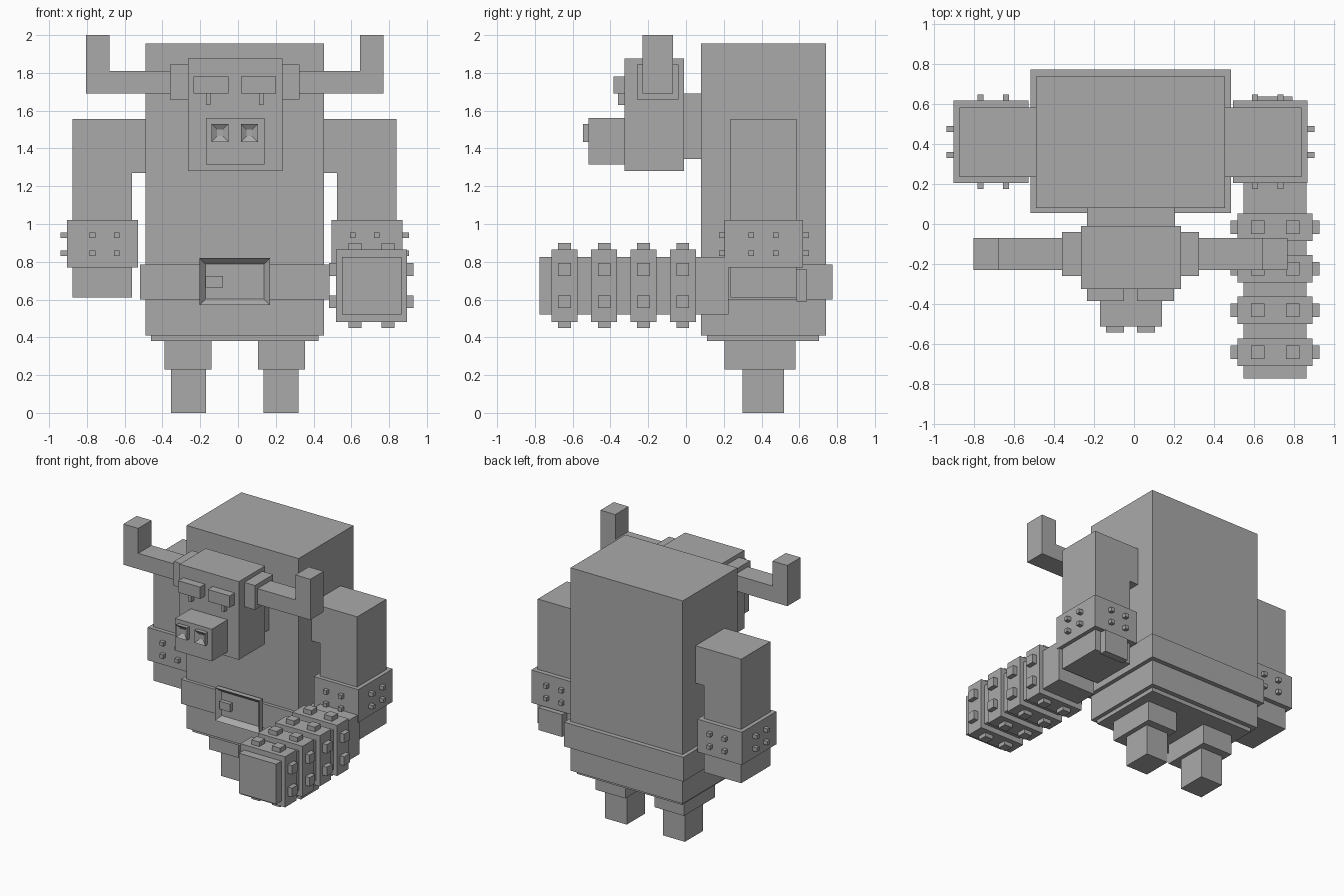
import bpy, bmesh

if "Cube" in bpy.data.objects:
    bpy.data.objects.remove(bpy.data.objects["Cube"])

grey = bpy.data.materials.new("plain grey")
grey.diffuse_color = (0.4, 0.4, 0.4, 1)
grey.use_nodes = True
grey.node_tree.nodes["Principled BSDF"].inputs["Base Color"].default_value = grey.diffuse_color
CENTRE = -0.0175   # symmetry plane of the body


def finish(name, bm):
    bmesh.ops.recalc_face_normals(bm, faces=bm.faces)
    mesh = bpy.data.meshes.new(name)
    bm.to_mesh(mesh)
    bm.free()
    mesh.materials.append(grey)
    obj = bpy.data.objects.new(name, mesh)
    bpy.context.collection.objects.link(obj)
    return obj


def add_prism(bm, profile, y0, y1):
    """Extrude an x-z outline from y0 to y1; returns the front face."""
    front = bm.faces.new([bm.verts.new((x, y0, z)) for x, z in profile])
    back = bmesh.ops.extrude_face_region(bm, geom=[front], use_keep_orig=True)
    verts = [v for v in back["geom"] if isinstance(v, bmesh.types.BMVert)]
    bmesh.ops.translate(bm, verts=verts, vec=(0, y1 - y0, 0))
    return front


def rect(x0, x1, z0, z1):
    return [(x0, z0), (x1, z0), (x1, z1), (x0, z1)]


def boxes(name, *bounds):
    """One object out of boxes given as x0, x1, y0, y1, z0, z1."""
    bm = bmesh.new()
    for x0, x1, y0, y1, z0, z1 in bounds:
        add_prism(bm, rect(x0, x1, z0, z1), y0, y1)
    return finish(name, bm)


def flip(b):
    return (2 * CENTRE - b[1], 2 * CENTRE - b[0], *b[2:])


def pair(name, *bounds):
    boxes("left_" + name, *bounds)
    boxes("right_" + name, *[flip(b) for b in bounds])


def prism_pair(name, profile, y0, y1):
    for side, prof in (("left_", profile),
                       ("right_", [(2 * CENTRE - x, z) for x, z in profile])):
        bm = bmesh.new()
        add_prism(bm, prof, y0, y1)
        finish(side + name, bm)


def recessed(name, b, margin, depth):
    """Box with a square pocket sunk into its front face."""
    bm = bmesh.new()
    front = add_prism(bm, rect(b[0], b[1], b[4], b[5]), b[2], b[3])
    bmesh.ops.recalc_face_normals(bm, faces=bm.faces)
    bmesh.ops.inset_region(bm, faces=[front], thickness=margin, use_even_offset=True)
    bmesh.ops.translate(bm, verts=front.verts, vec=(0, depth, 0))
    finish(name, bm)


# Body
boxes("torso", (-0.49, 0.455, 0.08, 0.74, 0.41, 1.955))
boxes("belt", (-0.52, 0.485, 0.055, 0.775, 0.60, 0.785))
boxes("hip_plate", (-0.46, 0.425, 0.11, 0.705, 0.38, 0.41))
recessed("belt_buckle", (-0.205, 0.17, 0.015, 0.055, 0.57, 0.82), 0.033, 0.035)
boxes("buckle_prong", (-0.172, -0.08, 0.02, 0.055, 0.665, 0.725))

# Legs
pair("thigh", (-0.39, -0.14, 0.205, 0.58, 0.23, 0.38))
pair("foot", (-0.355, -0.17, 0.30, 0.52, 0.0, 0.23))

# Head
boxes("neck", (-0.235, 0.205, -0.01, 0.08, 1.345, 1.69))
boxes("head", (-0.265, 0.235, -0.325, -0.01, 1.28, 1.875))
boxes("snout", (-0.17, 0.14, -0.515, -0.325, 1.315, 1.56))
nostril = (-0.14, -0.05, -0.545, -0.515, 1.435, 1.53)
recessed("left_nostril", nostril, 0.03, 0.02)
recessed("right_nostril", flip(nostril), 0.03, 0.02)
pair("brow", (-0.235, -0.05, -0.385, -0.325, 1.69, 1.78))
pair("eye", (-0.17, -0.145, -0.36, -0.325, 1.63, 1.69))
pair("horn_base", (-0.36, -0.265, -0.26, -0.04, 1.66, 1.845))
prism_pair("horn", [(-0.36, 1.69), (-0.805, 1.69), (-0.805, 2.0),
                    (-0.68, 2.0), (-0.68, 1.81), (-0.36, 1.81)], -0.23, -0.07)

# Arms with studded cuffs
prism_pair("arm", [(-0.49, 1.555), (-0.875, 1.555), (-0.875, 0.61),
                   (-0.56, 0.61), (-0.56, 1.27), (-0.49, 1.27)], 0.235, 0.585)
pair("cuff", (-0.905, -0.53, 0.205, 0.62, 0.77, 1.02))
studs = []
S = 0.015
for z in (0.845, 0.94):
    for x in (-0.77, -0.642):
        for y0, y1 in ((0.175, 0.205), (0.62, 0.65)):
            studs.append((x - S, x + S, y0, y1, z - S, z + S))
    for y in (0.345, 0.475):
        studs.append((-0.94, -0.905, y - S, y + S, z - S, z + S))
pair("cuff_studs", *studs)

# Club held in the right-hand side fist
boxes("club_shaft", (0.55, 0.865, -0.775, 0.225, 0.52, 0.825))
boxes("club_end", (0.595, 0.795, 0.585, 0.64, 0.59, 0.76))
K = 0.034
for i, y in enumerate((-0.643, -0.433, -0.225, -0.017)):
    boxes(f"club_ring_{i + 1}", (0.518, 0.895, y - 0.069, y + 0.069, 0.48, 0.865))
    knobs = []
    for x in (0.62, 0.795):
        for z0, z1 in ((0.45, 0.48), (0.865, 0.90)):
            knobs.append((x - K, x + K, y - K, y + K, z0, z1))
    for z in (0.588, 0.76):
        for x0, x1 in ((0.483, 0.518), (0.895, 0.93)):
            knobs.append((x0, x1, y - K, y + K, z - K, z + K))
    boxes(f"club_knobs_{i + 1}", *knobs)
